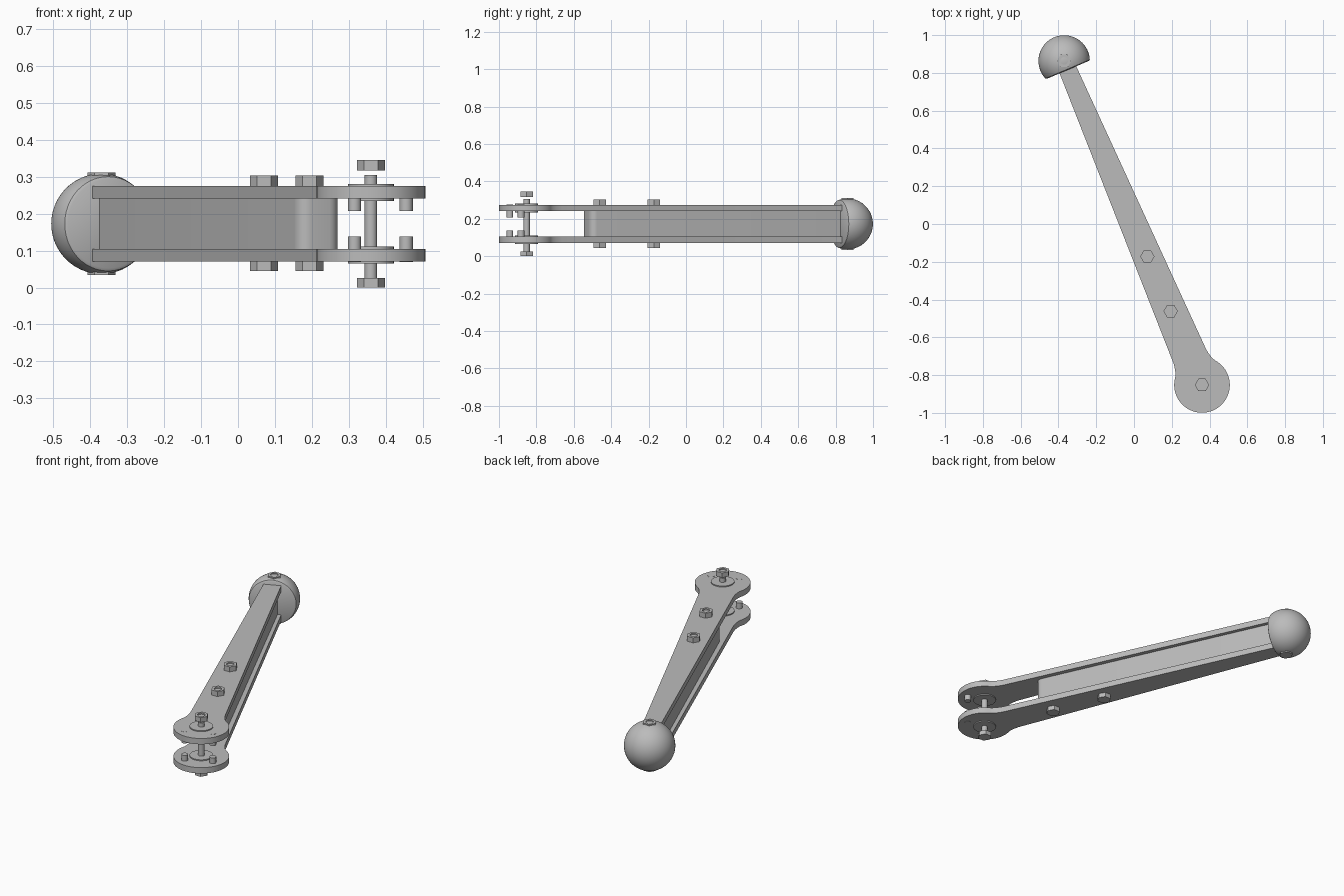
import bpy, bmesh, math
from mathutils import Matrix, Vector

cube = bpy.data.objects.get("Cube")
if cube:
    bpy.data.objects.remove(cube, do_unlink=True)

steel = bpy.data.materials.new("grey_steel")
steel.use_nodes = True
GREY = (0.5, 0.5, 0.5, 1)
steel.diffuse_color = GREY
steel.node_tree.nodes["Principled BSDF"].inputs["Base Color"].default_value = GREY

# Local frame: pivot at the origin, arm along +Y, middle plane at z = 0
FRAME = Matrix.Translation((0.36, -0.852, 0.1725)) @ Matrix.Rotation(math.radians(23.05), 4, 'Z')
REACH = 1.864   # pivot to ball centre
BALL_R = 0.136
TILT = math.radians(-23)


def finish(bm, name):
    bmesh.ops.recalc_face_normals(bm, faces=bm.faces)
    mesh = bpy.data.meshes.new(name)
    bm.to_mesh(mesh)
    bm.free()
    mesh.materials.append(steel)
    obj = bpy.data.objects.new(name, mesh)
    bpy.context.collection.objects.link(obj)
    obj.matrix_world = FRAME
    bpy.ops.object.select_all(action='DESELECT')
    obj.select_set(True)
    bpy.context.view_layer.objects.active = obj
    bpy.ops.object.shade_smooth_by_angle(angle=math.radians(30))
    return obj


def prism(name, outline, z0, z1):
    """Extrude a flat outline between two heights."""
    bm = bmesh.new()
    face = bm.faces.new([bm.verts.new((x, y, z0)) for x, y in outline])
    new = bmesh.ops.extrude_face_region(bm, geom=[face])["geom"]
    bmesh.ops.translate(bm, vec=(0, 0, z1 - z0),
                        verts=[v for v in new if isinstance(v, bmesh.types.BMVert)])
    return finish(bm, name)


def ring(radius, sides, x=0, y=0, turn=0):
    return [(x + radius * math.cos(turn + math.tau * i / sides),
             y + radius * math.sin(turn + math.tau * i / sides)) for i in range(sides)]


def arc(cx, cy, radius, start, end, steps):
    angles = [math.radians(start + (end - start) * i / steps) for i in range(steps + 1)]
    return [(cx + radius * math.cos(a), cy + radius * math.sin(a)) for a in angles]


def nut(name, y, z0, z1):
    """Hexagonal nut with a shallow round recess in its outer face."""
    bm = bmesh.new()
    loops = []
    floor = z1 - 0.25 * (z1 - z0)
    for radius, z, sides in ((0.038, z0, 6), (0.038, z1, 6), (0.02, z1, 24), (0.02, floor, 24)):
        loops.append([bm.verts.new((px, py, z)) for px, py in ring(radius, sides, 0, y, TILT)])
    bottom, top, rim, base = loops
    bm.faces.new(bottom)
    bm.faces.new(base)
    for i in range(6):
        j = (i + 1) % 6
        bm.faces.new((bottom[i], bottom[j], top[j], top[i]))
        inner = [rim[(4 * i + k) % 24] for k in range(5)]
        bm.faces.new([top[i], top[j]] + inner[::-1])
    for i in range(24):
        j = (i + 1) % 24
        bm.faces.new((rim[i], rim[j], base[j], base[i]))
    return finish(bm, name)


# Side plate outline: round eye, filleted neck, tapering bar
side = []
start, neck, bar = Vector((0.118, 0.088)), Vector((0.1, 0.111)), Vector((0.094, 0.165))
for i in range(9):
    t = i / 8
    side.append(tuple(start * (1 - t) ** 2 + neck * 2 * t * (1 - t) + bar * t * t))
side.append((0.047, 1.845))
eye_angle = math.degrees(math.atan2(start.y, start.x))
eye = arc(0, 0, start.length, 180 - eye_angle, 360 + eye_angle, 48)
plate = eye[1:-1] + side + [(-x, y) for x, y in reversed(side)]

for s, level in ((1, "upper"), (-1, "lower")):
    prism(level + "_side_plate", plate, s * 0.068, s * 0.102)
    # Pivot washers on both faces of the plate
    prism(level + "_outer_washer", ring(0.062, 40), s * 0.1, s * 0.108)
    prism(level + "_inner_washer", ring(0.062, 40), s * 0.062, s * 0.07)
    # Locating pins facing inwards
    for x, hand in ((0.076, "left"), (-0.076, "right")):
        prism(f"{level}_{hand}_pin", ring(0.018, 24, x, -0.065), s * 0.035, s * 0.103)

# Core block between the plates, with rounded front corners
core = (arc(-0.027, 0.383, 0.035, 180, 270, 8) + arc(0.027, 0.383, 0.035, 270, 360, 8)
        + [(0.027, 1.84), (-0.027, 1.84)])
prism("core_block", core, -0.068, 0.068)

# Arm bolts: nut above, plain head below
for n, y in enumerate((0.424, 0.739), 1):
    nut(f"arm_nut_{n}", y, 0.102, 0.131)
    prism(f"arm_bolt_head_{n}", ring(0.038, 6, 0, y, TILT), -0.128, -0.102)

# Pivot bolt with its loosened nut
prism("pivot_rod", ring(0.017, 24), -0.15, 0.132)
prism("pivot_bolt_head", ring(0.038, 6, 0, 0, TILT), -0.1725, -0.147)
nut("pivot_nut", 0, 0.145, 0.1725)

# Ball end: truncated sphere revolved about the arm axis
bm = bmesh.new()
cut = math.degrees(math.asin(-0.051 / BALL_R))
profile = [(0, -0.051), (0.12, -0.051)] + arc(0, 0, BALL_R, cut + 2, 90, 24)
profile[-1] = (0, BALL_R)
verts = [bm.verts.new((x, REACH + y, 0)) for x, y in profile]
edges = [bm.edges.new(pair) for pair in zip(verts, verts[1:])]
bmesh.ops.spin(bm, geom=verts + edges, cent=(0, REACH, 0), axis=(0, 1, 0),
               angle=math.tau, steps=48)
bmesh.ops.remove_doubles(bm, verts=bm.verts, dist=0.0005)
finish(bm, "ball_end")

# Ball fastener: nut and head set into the ball
nut("ball_nut", REACH, 0.11, 0.1385)
prism("ball_bolt_head", ring(0.038, 6, 0, REACH, TILT), -0.1385, -0.11)
